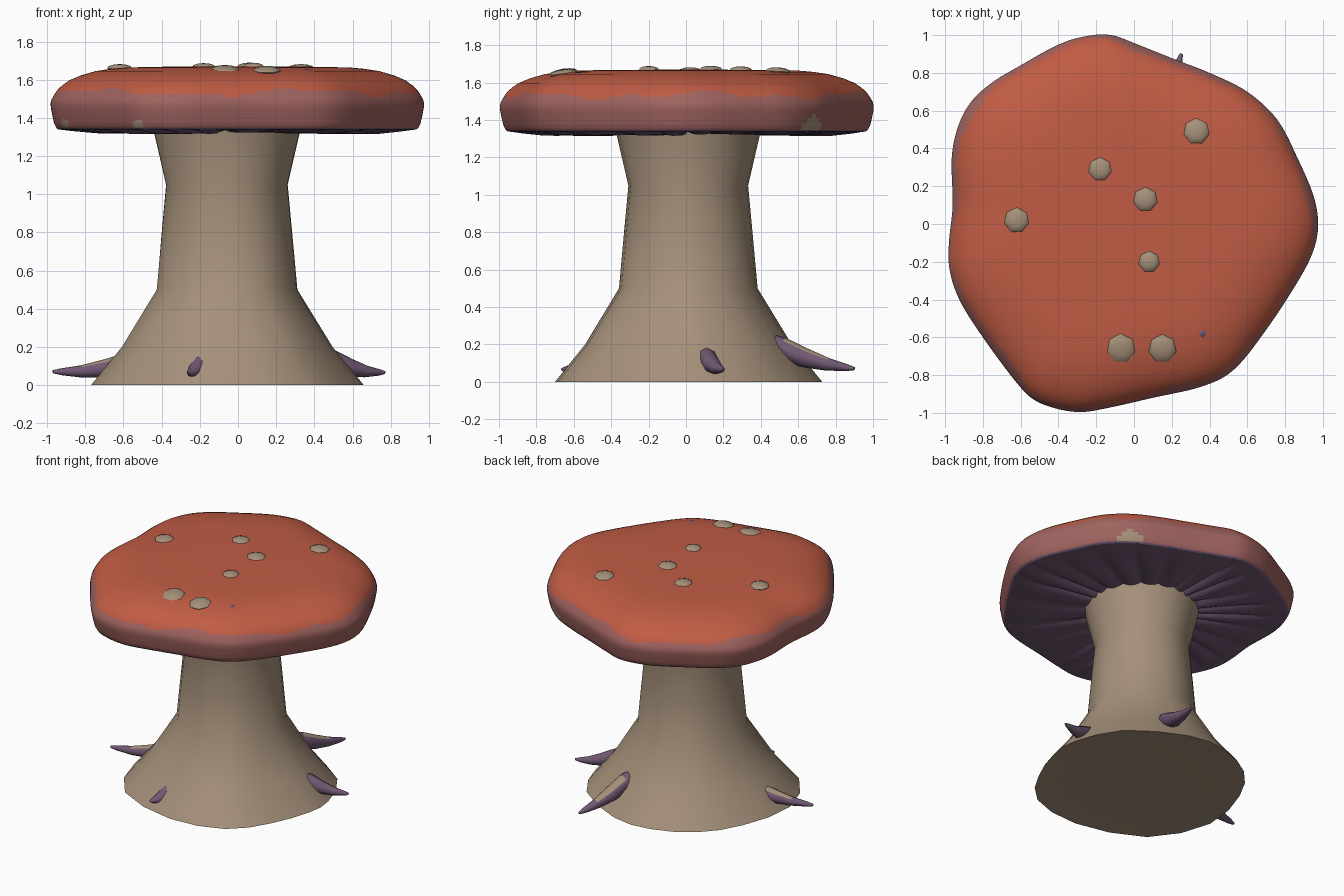
import bpy, bmesh, math, random
from mathutils import Vector

if "Cube" in bpy.data.objects:
    bpy.data.objects.remove(bpy.data.objects["Cube"])

random.seed(4)


def material(name, rgb):
    m = bpy.data.materials.new(name)
    m.diffuse_color = (*rgb, 1)
    m.use_nodes = True
    m.node_tree.nodes["Principled BSDF"].inputs["Base Color"].default_value = m.diffuse_color
    return m


TAN = material("tan flesh", (0.375, 0.28, 0.195))
RED = material("cap red", (0.53, 0.107, 0.058))
MAUVE = material("rim mauve", (0.35, 0.125, 0.115))
PURPLE = material("gill purple", (0.165, 0.1, 0.175))


def spline(pts, sub):
    """Closed Catmull-Rom curve through 2D points."""
    out, n = [], len(pts)
    p = [Vector(q) for q in pts]
    for i in range(n):
        a, b, c, d = p[i - 1], p[i], p[(i + 1) % n], p[(i + 2) % n]
        for k in range(sub):
            t = k / sub
            out.append(0.5 * (2 * b + (c - a) * t + (2 * a - 5 * b + 4 * c - d) * t * t
                              + (3 * b - a - 3 * c + d) * t ** 3))
    return out


def loft(name, rings, mats, rule=None, caps=(True, True), angle=40):
    """Skin a list of equal-length closed rings, optionally closing the ends."""
    bm = bmesh.new()
    vr = [[bm.verts.new(co) for co in r] for r in rings]
    n = len(vr[0])
    for a, b in zip(vr, vr[1:]):
        for i in range(n):
            j = (i + 1) % n
            bm.faces.new((a[i], a[j], b[j], b[i]))
    if caps[0]:
        bm.faces.new(vr[0][::-1])
    if caps[1]:
        bm.faces.new(vr[-1])
    bm.normal_update()
    if rule:
        for f in bm.faces:
            f.material_index = rule(f)
    finish(name, bm, mats, angle)


def finish(name, bm, mats, angle):
    me = bpy.data.meshes.new(name)
    bm.to_mesh(me)
    bm.free()
    for m in mats:
        me.materials.append(m)
    ob = bpy.data.objects.new(name, me)
    bpy.context.collection.objects.link(ob)
    bpy.ops.object.select_all(action='DESELECT')
    ob.select_set(True)
    bpy.context.view_layer.objects.active = ob
    bpy.ops.object.shade_smooth_by_angle(angle=math.radians(angle))


# Stalk: lumpy foot blending into a round, flared column
foot = spline([(0.64, -0.08), (0.645, 0.14), (0.49, 0.47), (0.10, 0.70), (-0.2, 0.71),
               (-0.49, 0.57), (-0.68, 0.30), (-0.77, -0.12), (-0.56, -0.53),
               (-0.07, -0.70), (0.33, -0.62), (0.53, -0.37)], 2)
centre = Vector((-0.06, 0.012))


def stalk_ring(r, z, lump):
    ring = []
    for p in foot:
        d = p - centre
        q = centre + d * (r / 0.71) * lump + d.normalized() * r * (1 - lump)
        ring.append((q.x, q.y, z))
    return ring


loft("stalk", [stalk_ring(r, z, l) for r, z, l in (
    (0.5, 0.008, 1), (0.62, 0.004, 1), (0.71, 0, 1), (0.55, 0.2, 0.8), (0.37, 0.5, 0.3),
    (0.345, 0.78, 0.15), (0.32, 1.05, 0.1), (0.385, 1.33, 0.1), (0.39, 1.36, 0.1))], [TAN])

# Cap: wobbly outline scaled through a rounded profile
outline = spline([(0.975, 0), (0.95, 0.15), (0.87, 0.34), (0.76, 0.55), (0.6, 0.70), (0.4, 0.80),
                  (0.22, 0.87), (0.02, 0.95), (-0.12, 1.0), (-0.25, 0.995), (-0.4, 0.95),
                  (-0.6, 0.84), (-0.75, 0.75), (-0.86, 0.65), (-0.93, 0.52), (-0.965, 0.35),
                  (-0.96, 0.1), (-0.98, -0.1), (-0.975, -0.25), (-0.92, -0.41), (-0.8, -0.60),
                  (-0.63, -0.83), (-0.53, -0.93), (-0.4, -0.98), (-0.27, -0.995),
                  (-0.12, -0.97), (0.1, -0.92), (0.36, -0.86), (0.53, -0.77), (0.7, -0.56),
                  (0.87, -0.30), (0.95, -0.14)], 6)

profile = [(0.955, 1.338), (0.968, 1.346), (0.974, 1.358), (0.98, 1.37), (0.983, 1.38),
           (0.985, 1.39), (0.988, 1.4), (0.99, 1.41), (0.994, 1.43), (0.998, 1.45),
           (1.0, 1.475), (0.995, 1.495), (0.987, 1.51), (0.978, 1.525), (0.968, 1.54),
           (0.955, 1.555), (0.938, 1.57), (0.9, 1.597), (0.84, 1.622), (0.76, 1.645),
           (0.68, 1.657), (0.6, 1.664), (0.4, 1.668), (0.15, 1.669)]
patches = [((0.61, 0.69, 1.338), 0.088), ((-0.53, -0.915, 1.36), 0.034),
           ((-0.93, -0.40, 1.36), 0.045)]


def cap_colour(f):
    c = f.calc_center_median()
    if c.z < 1.343:
        return 2
    if any((c - Vector(p)).length < r for p, r in patches):
        return 3
    a = math.atan2(c.y, c.x)
    edge = 1.533 + 0.014 * math.sin(5 * a + 1) + 0.01 * math.sin(13 * a)
    return 0 if c.z > edge else 1


loft("cap", [[(p.x * s, p.y * s, z) for p in outline] for s, z in profile],
     [RED, MAUVE, PURPLE, TAN], cap_colour, caps=(False, True), angle=50)

# Gills: broad radial folds parted by creases, between stalk and rim
depth = [random.uniform(0.6, 1.0) for _ in range(24)]
gills = []
for t in (0, 0.12, 0.3, 0.5, 0.7, 0.88, 1):
    ring = []
    for i, p in enumerate(outline):
        inner = centre + p.normalized() * 0.34
        q = inner.lerp(p * 0.957, t)
        k, u = divmod(i, 8)
        fold = (1 - abs(u / 4 - 1) ** 2) * depth[k]
        z = 1.342 - 0.026 * fold * min(1, 4 * (1 - t)) - 0.003 * t
        ring.append((q.x, q.y, z))
    gills.append(ring)
loft("gills", gills, [PURPLE], caps=(False, False), angle=50)

# Warts: flattened pebbles on the cap (x, y, z, radius, tilt toward front, material)
warts = [(0.33, 0.49, 1.66, 0.07, -0.05, TAN), (-0.18, 0.29, 1.665, 0.065, 0, TAN),
         (0.06, 0.13, 1.668, 0.066, 0, TAN), (-0.62, 0.02, 1.66, 0.068, 0, TAN),
         (0.08, -0.2, 1.667, 0.058, 0, TAN), (-0.07, -0.66, 1.652, 0.08, 0.15, TAN),
         (0.15, -0.66, 1.648, 0.076, 0.15, TAN), (0.36, -0.58, 1.633, 0.03, 0.1, PURPLE)]
for n, (x, y, z, r, tilt, mat) in enumerate(warts):
    bm = bmesh.new()
    bmesh.ops.create_uvsphere(bm, u_segments=7, v_segments=6, radius=1)
    for v in bm.verts:
        v.co = Vector((x + v.co.x * r, y + v.co.y * r, z + v.co.z * 0.022 + v.co.y * r * tilt))
    finish(f"wart_{n + 1}", bm, [mat], 40)

# Root spurs: tapering tusks around the foot (start, tip, thickness, has a tan top)
spurs = [((-0.46, 0.0, 0.155), (-0.97, -0.11, 0.07), 0.055, True),
         ((0.44, 0.09, 0.165), (0.77, 0.2, 0.065), 0.052, False),
         ((0.12, 0.42, 0.23), (0.25, 0.9, 0.07), 0.058, True),
         ((-0.19, -0.50, 0.14), (-0.26, -0.665, 0.065), 0.048, False)]
for n, (a, b, r, tan_top) in enumerate(spurs):
    a, b = Vector(a), Vector(b)
    axis = (b - a).normalized()
    side = Vector((0, 0, 1)).cross(axis).normalized()
    up = axis.cross(side)
    rings = []
    for t, s in ((0, 0.6), (0.2, 1), (0.45, 0.9), (0.7, 0.6), (0.92, 0.32), (1, 0.15)):
        c = a.lerp(b, t) - Vector((0, 0, 0.03 * math.sin(math.pi * t)))
        rings.append([c + (side * math.cos(w) + up * math.sin(w)) * r * s
                      for w in (math.tau * k / 8 for k in range(8))])

    def spur_colour(f, a=a, b=b, tan_top=tan_top):
        t = (f.calc_center_median() - a).dot(b - a) / (b - a).length_squared
        return 1 if tan_top and f.normal.z > 0.6 and 0.2 < t < 0.7 else 0

    loft(f"root_spur_{n + 1}", rings, [PURPLE, TAN], spur_colour, angle=60)
